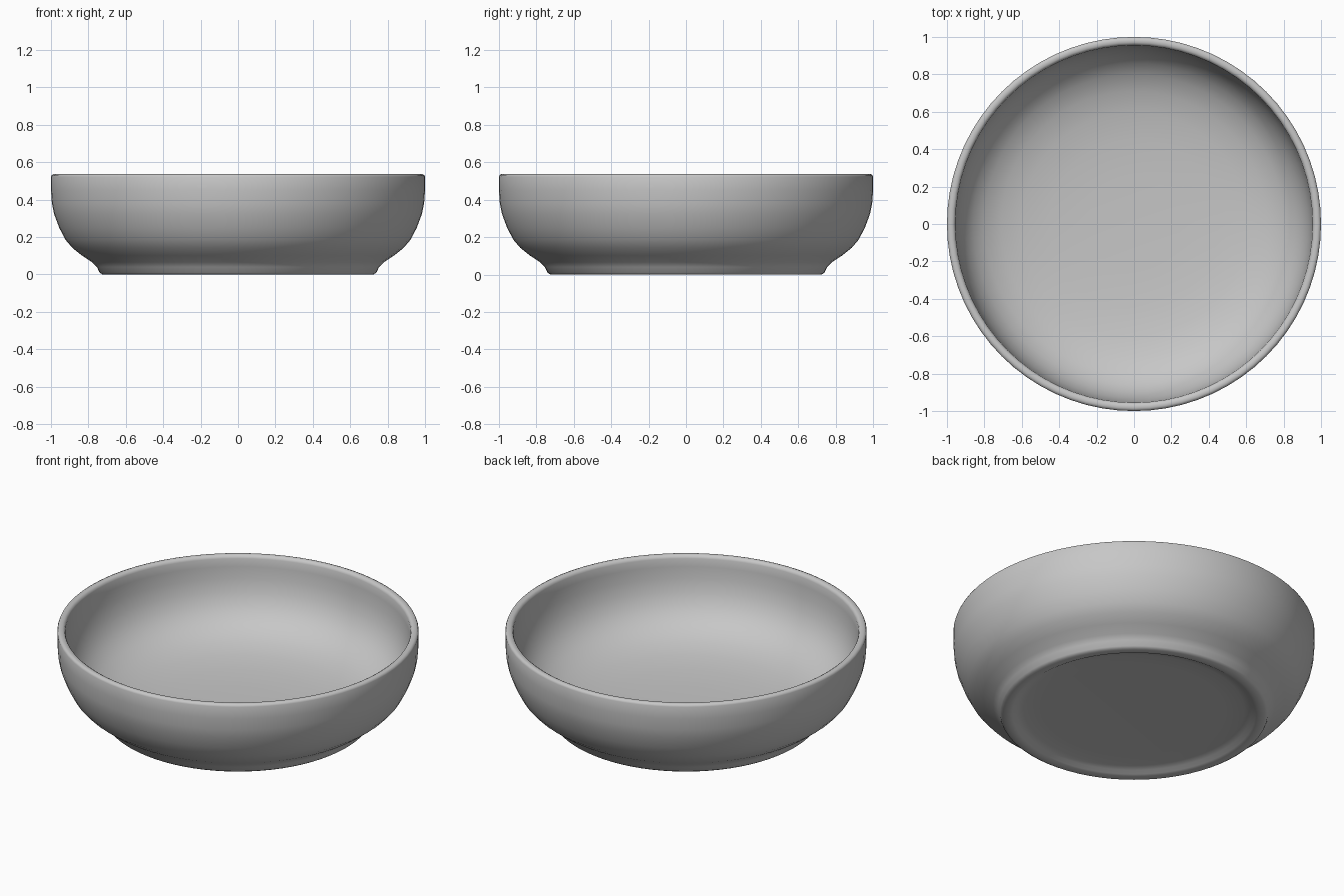
import bpy, bmesh, math

# Clear the default cube only
if "Cube" in bpy.data.objects:
    bpy.data.objects.remove(bpy.data.objects["Cube"], do_unlink=True)


def make_material(name, rgb):
    mat = bpy.data.materials.new(name)
    mat.use_nodes = True
    color = (*rgb, 1.0)
    mat.diffuse_color = color
    mat.node_tree.nodes["Principled BSDF"].inputs["Base Color"].default_value = color
    return mat


def lathe(name, profile, mat, sides=72):
    """Spin an (r, z) profile about the z axis; ends at r = 0 are closed."""
    bm = bmesh.new()
    verts = [bm.verts.new((r, 0, z)) for r, z in profile]
    edges = [bm.edges.new(pair) for pair in zip(verts, verts[1:])]
    bmesh.ops.spin(bm, geom=verts + edges, cent=(0, 0, 0), axis=(0, 0, 1),
                   angle=math.tau, steps=sides, use_duplicate=False)
    bmesh.ops.remove_doubles(bm, verts=bm.verts, dist=1e-4)
    bmesh.ops.recalc_face_normals(bm, faces=bm.faces)
    mesh = bpy.data.meshes.new(name)
    bm.to_mesh(mesh)
    bm.free()
    mesh.materials.append(mat)
    obj = bpy.data.objects.new(name, mesh)
    bpy.context.collection.objects.link(obj)
    bpy.ops.object.select_all(action='DESELECT')
    obj.select_set(True)
    bpy.context.view_layer.objects.active = obj
    bpy.ops.object.shade_smooth_by_angle(angle=math.radians(60))
    return obj


# Recessed underside, foot ring, flared outer wall
outside = [(0, 0.03), (0.50, 0.03), (0.61, 0.027), (0.65, 0.018),
           (0.672, 0.005), (0.69, 0), (0.725, 0), (0.74, 0.01),
           (0.754, 0.04), (0.78, 0.066), (0.835, 0.102), (0.885, 0.142),
           (0.922, 0.185), (0.956, 0.25), (0.984, 0.325), (0.995, 0.38),
           (1.0, 0.45)]
# Rounded rim
rim = [(1.0, 0.522), (0.996, 0.532), (0.985, 0.537), (0.97, 0.536),
       (0.96, 0.530), (0.955, 0.518)]
# Inner wall curving into a dished floor
inside = [(0.953, 0.47), (0.947, 0.40), (0.93, 0.325), (0.90, 0.26),
          (0.86, 0.208), (0.80, 0.16), (0.71, 0.12), (0.60, 0.094),
          (0.45, 0.076), (0.25, 0.067), (0, 0.065)]

ceramic = make_material("grey_ceramic", (0.57, 0.57, 0.57))
lathe("bowl", outside + rim + inside, ceramic)
